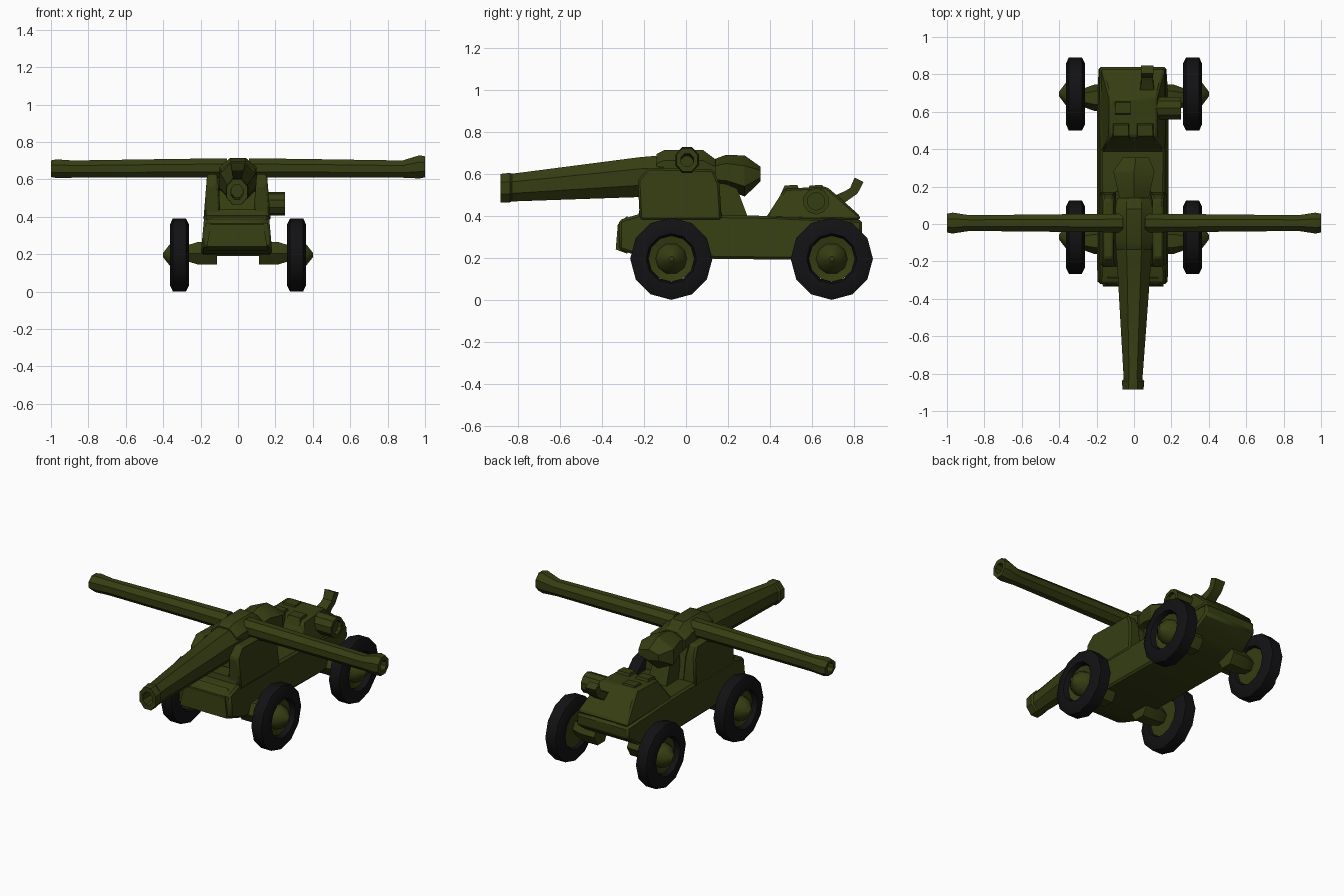
import bpy, bmesh, math
from mathutils import Vector

if "Cube" in bpy.data.objects:
    bpy.data.objects.remove(bpy.data.objects["Cube"], do_unlink=True)


def material(name, rgb):
    m = bpy.data.materials.new(name)
    m.use_nodes = True
    m.diffuse_color = (*rgb, 1)
    bsdf = m.node_tree.nodes["Principled BSDF"]
    bsdf.inputs["Base Color"].default_value = (*rgb, 1)
    bsdf.inputs["Roughness"].default_value = 0.9
    return m


OLIVE = material("olive paint", (0.036, 0.047, 0.006))
RUBBER = material("black rubber", (0.006, 0.006, 0.007))


def finish(name, bm, mat, angle=30):
    bmesh.ops.recalc_face_normals(bm, faces=bm.faces)
    mesh = bpy.data.meshes.new(name)
    bm.to_mesh(mesh)
    bm.free()
    mesh.materials.append(mat)
    obj = bpy.data.objects.new(name, mesh)
    bpy.context.collection.objects.link(obj)
    bpy.ops.object.select_all(action='DESELECT')
    obj.select_set(True)
    bpy.context.view_layer.objects.active = obj
    bpy.ops.object.shade_smooth_by_angle(angle=math.radians(angle))
    return obj


def skin(name, rings, mat, caps=True, angle=30):
    """Join rings of points into a tube."""
    bm = bmesh.new()
    loops = [[bm.verts.new(p) for p in ring] for ring in rings]
    n = len(loops[0])
    for a, b in zip(loops, loops[1:]):
        for i in range(n):
            j = (i + 1) % n
            bm.faces.new((a[i], a[j], b[j], b[i]))
    if caps:
        bm.faces.new(loops[0])
        bm.faces.new(loops[-1])
    return finish(name, bm, mat, angle)


def tube(name, axis, stations, mat=OLIVE, sides=8, offset=(0, 0, 0)):
    """Stations are (position, side centre, height, half width, half height)."""
    rings = []
    k = 1 / math.cos(math.pi / sides)
    for t, c, z, rw, rh in stations:
        ring = []
        for i in range(sides):
            a = 2 * math.pi * (i + 0.5) / sides
            u, v = c + rw * k * math.cos(a), z + rh * k * math.sin(a)
            p = Vector((t, u, v) if axis == 'x' else (u, t, v))
            ring.append(p + Vector(offset))
        rings.append(ring)
    return skin(name, rings, mat)


def slab(name, profile, x0, x1, inset=0.0, edge=0.0, angle=30):
    """Side profile of (y, z) points spread across x, with sides sloped in."""
    zs = [z for _, z in profile]
    low, high = min(zs), max(zs)
    def lean(z):
        return inset * (z - low) / (high - low)
    rings = [[(x0 + lean(z), y, z) for y, z in profile],
             [(x1 - lean(z), y, z) for y, z in profile]]
    obj = skin(name, rings, OLIVE, angle=angle)
    if edge:
        mod = obj.modifiers.new("soft edges", 'BEVEL')
        mod.width, mod.segments = edge, 1
    return obj


# Hull, with a raised tail underneath
slab("hull", [(-0.32, 0.24), (-0.32, 0.38), (-0.22, 0.41), (0.4, 0.4), (0.84, 0.38),
              (0.84, 0.31), (0.74, 0.24), (0.6, 0.19), (-0.2, 0.2)],
     -0.2, 0.185, 0.02, 0.012)
slab("nose_plate", [(-0.335, 0.24), (-0.325, 0.36), (-0.28, 0.4), (-0.28, 0.22)],
     -0.17, 0.16, 0.03)

# Gun cradle: two side cheeks and a central pedestal
cheek = [(-0.22, 0.38), (-0.23, 0.57), (-0.18, 0.63), (0.13, 0.62), (0.16, 0.55), (0.17, 0.38)]
slab("right_cheek", cheek, -0.185, -0.09, 0.02, 0.01)
slab("left_cheek", cheek, 0.08, 0.175, 0.02, 0.01)
slab("pedestal", [(-0.12, 0.38), (-0.08, 0.58), (0.12, 0.58), (0.18, 0.38)], -0.1, 0.09)
slab("cradle_front_lip", [(-0.23, 0.39), (-0.22, 0.44), (-0.12, 0.44), (-0.1, 0.39)], -0.17, 0.16, 0.02)

# Turret hub where the barrels meet
tube("turret_hub", 'y', [(-0.14, 0, 0.62, 0.09, 0.075), (-0.1, 0, 0.63, 0.1, 0.085),
                         (0.08, 0, 0.63, 0.1, 0.085), (0.14, 0, 0.61, 0.09, 0.06)])

# Front barrel with a hollow muzzle
tube("front_barrel", 'y', [(-0.1, 0, 0.59, 0.1, 0.1), (-0.22, 0, 0.585, 0.09, 0.095),
                           (-0.83, -0.005, 0.535, 0.05, 0.066), (-0.84, -0.005, 0.535, 0.06, 0.07),
                           (-0.885, -0.005, 0.532, 0.056, 0.068),
                           (-0.885, -0.005, 0.532, 0.032, 0.04),
                           (-0.72, -0.005, 0.54, 0.03, 0.036)])

# Side barrels with flared ends
for side, label, flare, rise in ((1, "left", 0.062, 0.01), (-1, "right", 0.05, 0.0)):
    tube(label + "_barrel", 'x',
         [(side * x, 0.005, z, w, h) for x, z, w, h in (
             (0.06, 0.66, 0.05, 0.052), (0.3, 0.66, 0.048, 0.05), (0.88, 0.655, 0.042, 0.046),
             (0.97, 0.657 + rise, 0.056, flare), (1.0, 0.657 + rise, 0.05, flare - 0.006),
             (1.0, 0.657 + rise, 0.03, 0.03), (0.9, 0.657, 0.028, 0.028))])

# Breech block behind the hub
tube("breech", 'y', [(0.1, 0, 0.6, 0.07, 0.05), (0.19, 0, 0.61, 0.09, 0.07),
                     (0.28, 0, 0.59, 0.11, 0.085), (0.355, 0.01, 0.6, 0.07, 0.03)], sides=6)
slab("breech_support", [(0.15, 0.38), (0.15, 0.56), (0.24, 0.54), (0.3, 0.38)], -0.07, 0.06, 0.01)

# Engine hump, deck parts and exhaust
slab("engine_hump", [(0.38, 0.39), (0.47, 0.53), (0.67, 0.54), (0.74, 0.48), (0.83, 0.4), (0.83, 0.38)],
     -0.18, 0.17, 0.05, 0.012)
for i, (y, x) in enumerate(((0.5, -0.07), (0.5, 0.06), (0.62, -0.06))):
    slab(f"engine_cover_{i + 1}", [(y - 0.05, 0.5), (y - 0.03, 0.545), (y + 0.03, 0.548), (y + 0.05, 0.5)],
         x - 0.05, x + 0.05, 0.01)
tube("side_drum", 'x', [(0.1, 0.62, 0.47, 0.06, 0.06), (0.25, 0.62, 0.47, 0.06, 0.06),
                        (0.25, 0.62, 0.47, 0.04, 0.04), (0.23, 0.62, 0.47, 0.04, 0.04)], sides=10)


def beam(name, stations, x, width):
    """Bent square pipe through (y, z, half depth) points in the side plane."""
    rings = []
    for i, (y, z, d) in enumerate(stations):
        a = stations[max(i - 1, 0)]
        b = stations[min(i + 1, len(stations) - 1)]
        n = Vector((0, -(b[1] - a[1]), b[0] - a[0])).normalized() * d
        c = Vector((x, y, z))
        s = Vector((width * d, 0, 0))
        rings.append([c + n + s, c + n - s, c - n - s, c - n + s])
    return skin(name, rings, OLIVE)


beam("exhaust", [(0.7, 0.46, 0.03), (0.77, 0.5, 0.022), (0.8, 0.52, 0.022), (0.825, 0.572, 0.024)], 0.07, 1.4)


def lathe(name, profile, x, y, z, side, mat, sides=12, closed=False):
    """Spin (x, radius) points about a sideways axle."""
    rings = []
    for px, r in profile + (profile[:1] if closed else []):
        rings.append([(x + side * px, y + r * math.cos(a), z + r * math.sin(a))
                      for a in (2 * math.pi * i / sides for i in range(sides))])
    return skin(name, rings, mat, caps=not closed, angle=35)


# Wheels, hubs and axles
TYRE = [(-0.05, 0.12), (-0.05, 0.165), (-0.035, 0.196), (0.035, 0.196), (0.05, 0.165), (0.05, 0.12),
        (0.03, 0.11), (-0.03, 0.11)]
HUB = [(-0.035, 0.06), (-0.035, 0.113), (0.02, 0.113), (0.01, 0.075), (0.05, 0.062), (0.088, 0.012)]
AXLE = [(-0.2, 0.07), (-0.1, 0.07), (-0.03, 0.045)]
for end, y in (("front", -0.07), ("rear", 0.695)):
    for label, side in (("left", 1), ("right", -1)):
        x = side * 0.313
        lathe(f"{end}_{label}_tyre", TYRE, x, y, 0.196, side, RUBBER, closed=True)
        lathe(f"{end}_{label}_hub", HUB, x, y, 0.196, side, OLIVE, sides=10)
        lathe(f"{end}_{label}_axle", AXLE, x, y - 0.02, 0.205, side, OLIVE, sides=6)
